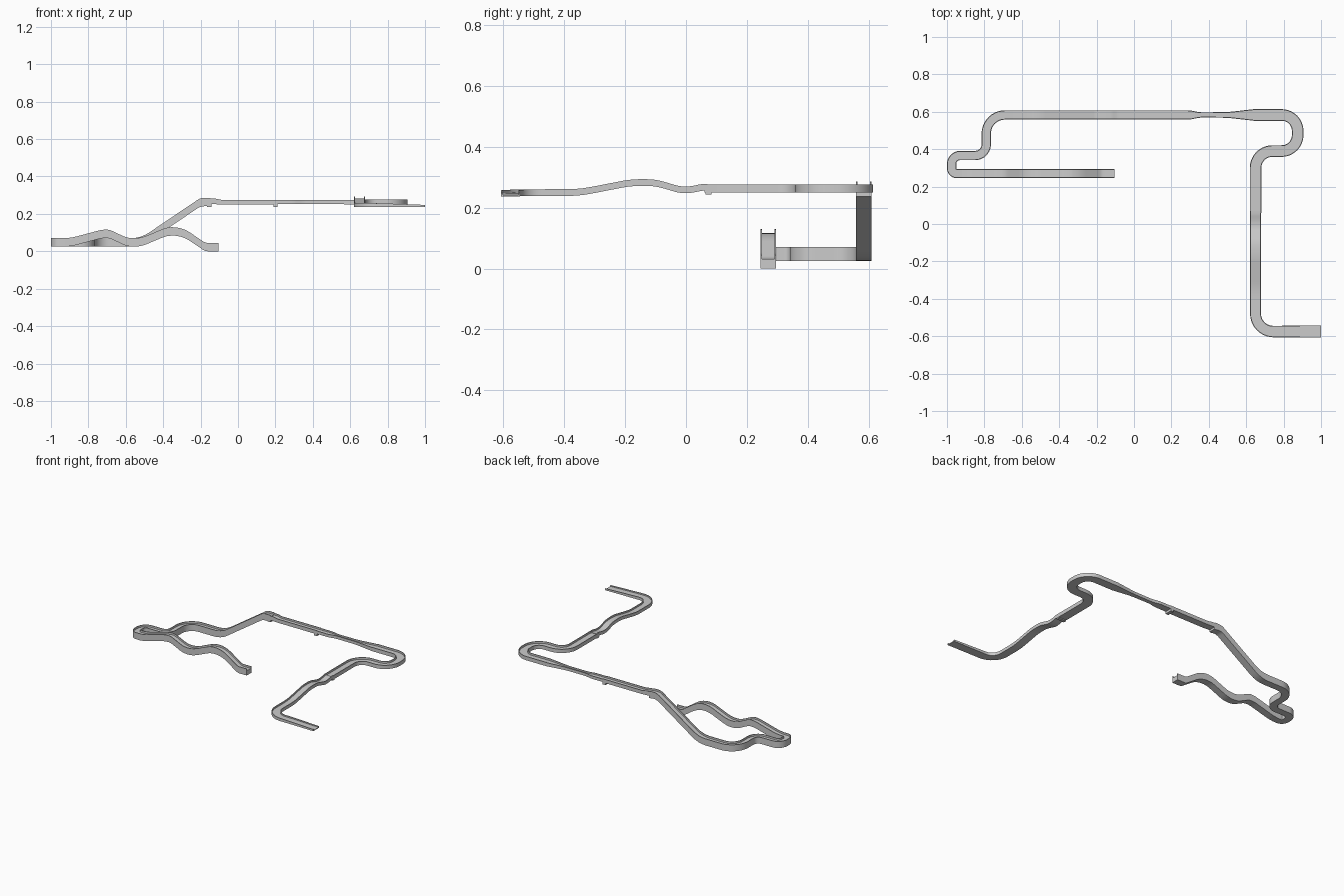
import bpy, bmesh, math
from mathutils import Vector

if "Cube" in bpy.data.objects:
    bpy.data.objects.remove(bpy.data.objects["Cube"])

WALL = 0.005


def rounded(points):
    """Points are (x, y, z, width, height, rim, corner reach); corners become conic arcs."""
    out = [Vector(points[0][:6])]
    for a, b, c in zip(points, points[1:], points[2:]):
        A, B, C = (Vector(p[:6]) for p in (a, b, c))
        d1, d2 = (A - B), (C - B)
        l1, l2 = d1.to_3d().length, d2.to_3d().length
        reach = min(b[6], l1 * 0.499, l2 * 0.499) if b[6] < 0.06 else min(b[6], l1, l2)
        if reach <= 0:
            out.append(B)
            continue
        P, Q = B + d1 * (reach / l1), B + d2 * (reach / l2)
        turn = math.pi - d1.to_3d().angle(d2.to_3d())
        w = math.cos(turn / 2)
        n = max(3, round(turn / 0.16))
        for i in range(n + 1):
            t = i / n
            k0, k1, k2 = (1 - t) ** 2, 2 * w * t * (1 - t), t * t
            out.append((P * k0 + B * k1 + Q * k2) / (k0 + k1 + k2))
    out.append(Vector(points[-1][:6]))
    clean = [out[0]]
    for p in out[1:]:
        if (p - clean[-1]).to_2d().length > 1e-4:
            clean.append(p)
    return clean


def track(name, points):
    """Sweep an open-topped trough along the rounded path."""
    path = rounded(points)
    bm = bmesh.new()
    rings = []
    for i, p in enumerate(path):
        x, y, z, width, height, rim = p
        before = (p - path[max(i - 1, 0)]).to_2d()
        after = (path[min(i + 1, len(path) - 1)] - p).to_2d()
        d = Vector((0, 0))
        for v in (before, after):
            if v.length > 0:
                d += v.normalized()
        d.normalize()
        o, q = width / 2, width / 2 - WALL
        top, floor = height, height - rim
        section = [(-o, 0), (o, 0), (o, top), (q, top), (q, floor),
                   (-q, floor), (-q, top), (-o, top)]
        rings.append([bm.verts.new((x - d.y * s, y + d.x * s, z + h)) for s, h in section])
    for r, s in zip(rings, rings[1:]):
        for i in range(8):
            j = (i + 1) % 8
            bm.faces.new((r[i], r[j], s[j], s[i]))
    bm.faces.new(rings[0][::-1])
    bm.faces.new(rings[-1])
    bmesh.ops.recalc_face_normals(bm, faces=bm.faces)
    finish(name, bm)


def block(name, x, y, z):
    bm = bmesh.new()
    bmesh.ops.create_cube(bm, size=1)
    for v in bm.verts:
        v.co = [(r[0] + r[1]) / 2 + c * (r[1] - r[0]) for r, c in zip((x, y, z), v.co)]
    finish(name, bm)


def finish(name, bm):
    mesh = bpy.data.meshes.new(name)
    bm.to_mesh(mesh)
    bm.free()
    ob = bpy.data.objects.new(name, mesh)
    bpy.context.collection.objects.link(ob)
    bpy.context.view_layer.objects.active = ob
    ob.select_set(True)
    bpy.ops.object.shade_smooth_by_angle(angle=math.radians(30))
    ob.select_set(False)


# Tall lower troughs: humps, hairpin and ramp
tall = (0.05, 0.045, 0.013)
track("hump_track", [(x, 0.27, z, *tall, r) for x, z, r in (
    (-0.105, 0.0, 0), (-0.175, 0.0, 0.015), (-0.29, 0.078, 0.04), (-0.37, 0.088, 0.05),
    (-0.52, 0.025, 0.04), (-0.59, 0.025, 0.03), (-0.69, 0.072, 0.04),
    (-0.73, 0.070, 0.02), (-0.88, 0.03, 0.05), (-0.92, 0.025, 0))])
track("hairpin_track", [(x, y, 0.025, *tall, r) for x, y, r in (
    (-0.92, 0.27, 0), (-0.975, 0.27, 0.045), (-0.975, 0.366, 0.045),
    (-0.79, 0.366, 0.06), (-0.79, 0.583, 0.1), (-0.66, 0.583, 0))])
track("ramp_track", [(x, 0.583, z, *tall, r) for x, z, r in (
    (-0.66, 0.025, 0), (-0.52, 0.025, 0.055), (-0.2, 0.241, 0.02), (-0.147, 0.241, 0))])

# Shallow upper troughs
track("upper_straight", [
    (-0.147, 0.583, 0.252, 0.05, 0.03, 0.012, 0), (-0.12, 0.583, 0.252, 0.05, 0.03, 0.012, 0.01),
    (-0.09, 0.583, 0.25, 0.05, 0.025, 0.012, 0.01), (0.21, 0.583, 0.25, 0.05, 0.025, 0.012, 0)])
track("narrow_straight", [
    (0.2, 0.583, 0.253, 0.05, 0.02, 0.01, 0), (0.3, 0.583, 0.253, 0.05, 0.02, 0.01, 0.015),
    (0.35, 0.583, 0.253, 0.028, 0.02, 0.01, 0.02), (0.5, 0.583, 0.253, 0.03, 0.02, 0.01, 0.03),
    (0.64, 0.583, 0.25, 0.062, 0.025, 0.012, 0)])
wide = (0.062, 0.026, 0.013)
track("return_bend", [(x, y, 0.25, *wide, r) for x, y, r in (
    (0.64, 0.583, 0), (0.875, 0.583, 0.085), (0.875, 0.39, 0.085),
    (0.65, 0.39, 0.09), (0.65, 0.06, 0))])
shallow = (0.058, 0.022, 0.011)
track("dip_and_hump", [(0.65, y, z, *shallow, r) for y, z, r in (
    (0.07, 0.256, 0), (0.05, 0.255, 0.01), (0.015, 0.247, 0.02), (-0.02, 0.247, 0.02),
    (-0.1, 0.271, 0.03), (-0.18, 0.271, 0.03), (-0.35, 0.238, 0.04), (-0.46, 0.238, 0))])
track("exit_bend", [
    (0.65, -0.46, 0.238, *shallow, 0), (0.65, -0.575, 0.238, 0.06, 0.021, 0.010, 0.095),
    (0.78, -0.575, 0.238, 0.062, 0.018, 0.009, 0.02), (1.0, -0.575, 0.236, 0.062, 0.012, 0.007, 0)])

# Joint brackets under the seams
block("joint_bracket_ramp", (-0.165, -0.142), (0.558, 0.608), (0.238, 0.262))
block("joint_bracket_middle", (0.19, 0.212), (0.558, 0.608), (0.237, 0.262))
block("joint_bracket_dip", (0.621, 0.679), (0.064, 0.084), (0.243, 0.262))
